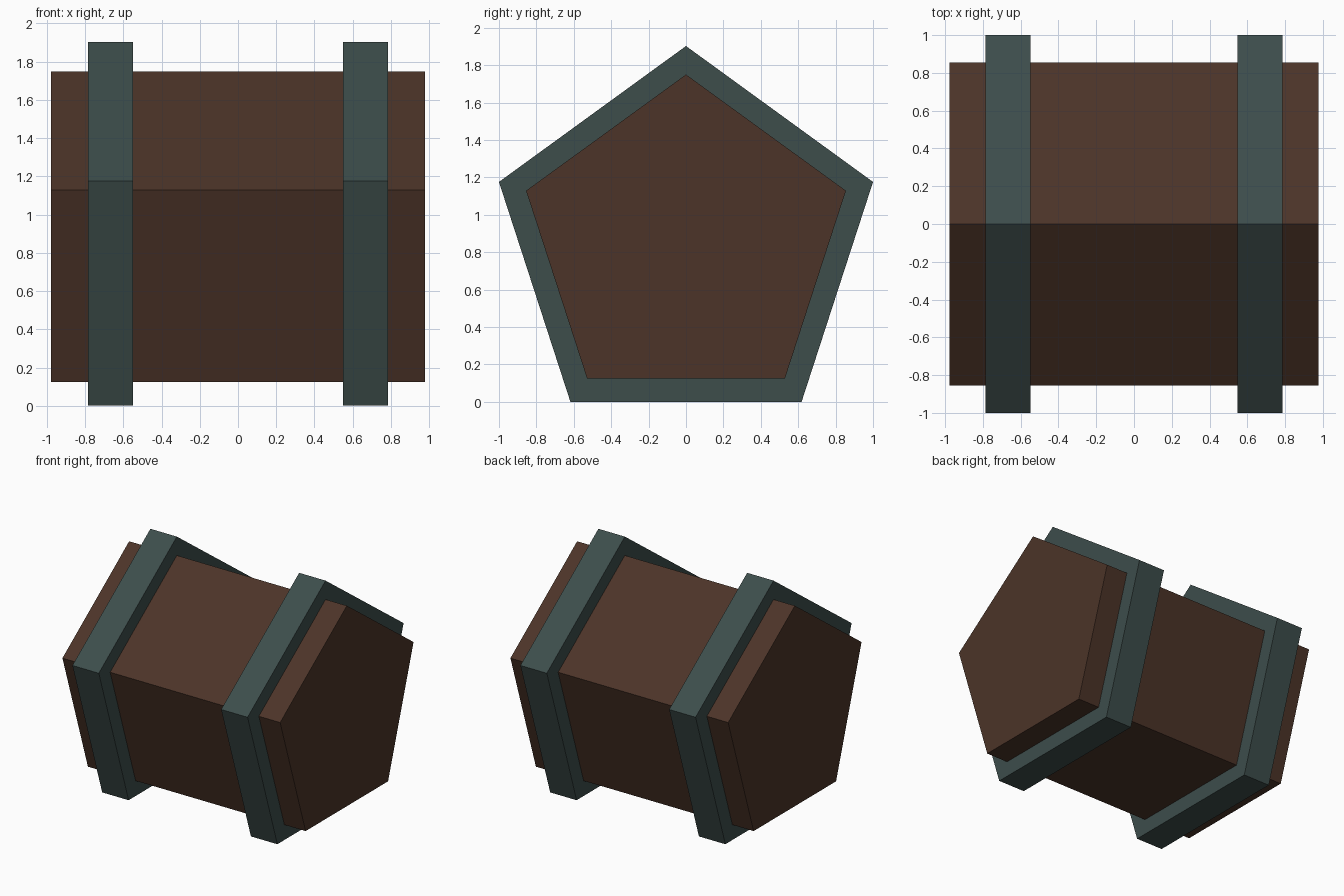
import bpy, bmesh, math

if "Cube" in bpy.data.objects:
    bpy.data.objects.remove(bpy.data.objects["Cube"])

CENTRE_Z = 0.851
BODY_R, BAND_R = 0.899, 1.0515


def material(name, rgb):
    m = bpy.data.materials.new(name)
    m.diffuse_color = (*rgb, 1.0)
    m.use_nodes = True
    m.node_tree.nodes["Principled BSDF"].inputs["Base Color"].default_value = m.diffuse_color
    return m


wood = material("dark brown wood", (0.072, 0.0343, 0.0212))
iron = material("grey green iron", (0.0467, 0.0742, 0.0704))


def pentagon(bm, x, r):
    """Ring of five vertices facing along x, with one point straight up."""
    return [bm.verts.new((x, r * math.sin(i * math.tau / 5),
                          CENTRE_Z + r * math.cos(i * math.tau / 5)))
            for i in range(5)]


def bridge(bm, a, b):
    for i in range(5):
        j = (i + 1) % 5
        bm.faces.new((a[i], a[j], b[j], b[i]))


def finish(bm, name, mat):
    bmesh.ops.recalc_face_normals(bm, faces=bm.faces)
    me = bpy.data.meshes.new(name)
    bm.to_mesh(me)
    bm.free()
    me.materials.append(mat)
    bpy.context.collection.objects.link(bpy.data.objects.new(name, me))


# Five-sided wooden body lying along x
bm = bmesh.new()
left, right = pentagon(bm, -0.977, BODY_R), pentagon(bm, 0.977, BODY_R)
bridge(bm, left, right)
bm.faces.new(left)
bm.faces.new(right)
finish(bm, "barrel_body", wood)

# Two iron hoops: closed rings fitted around the body
for side, name in ((-1, "left_hoop"), (1, "right_hoop")):
    bm = bmesh.new()
    rings = [pentagon(bm, side * x, r) for x, r in
             ((0.549, BODY_R - 0.002), (0.549, BAND_R),
              (0.786, BAND_R), (0.786, BODY_R - 0.002))]
    for k in range(4):
        bridge(bm, rings[k], rings[(k + 1) % 4])
    finish(bm, name, iron)
